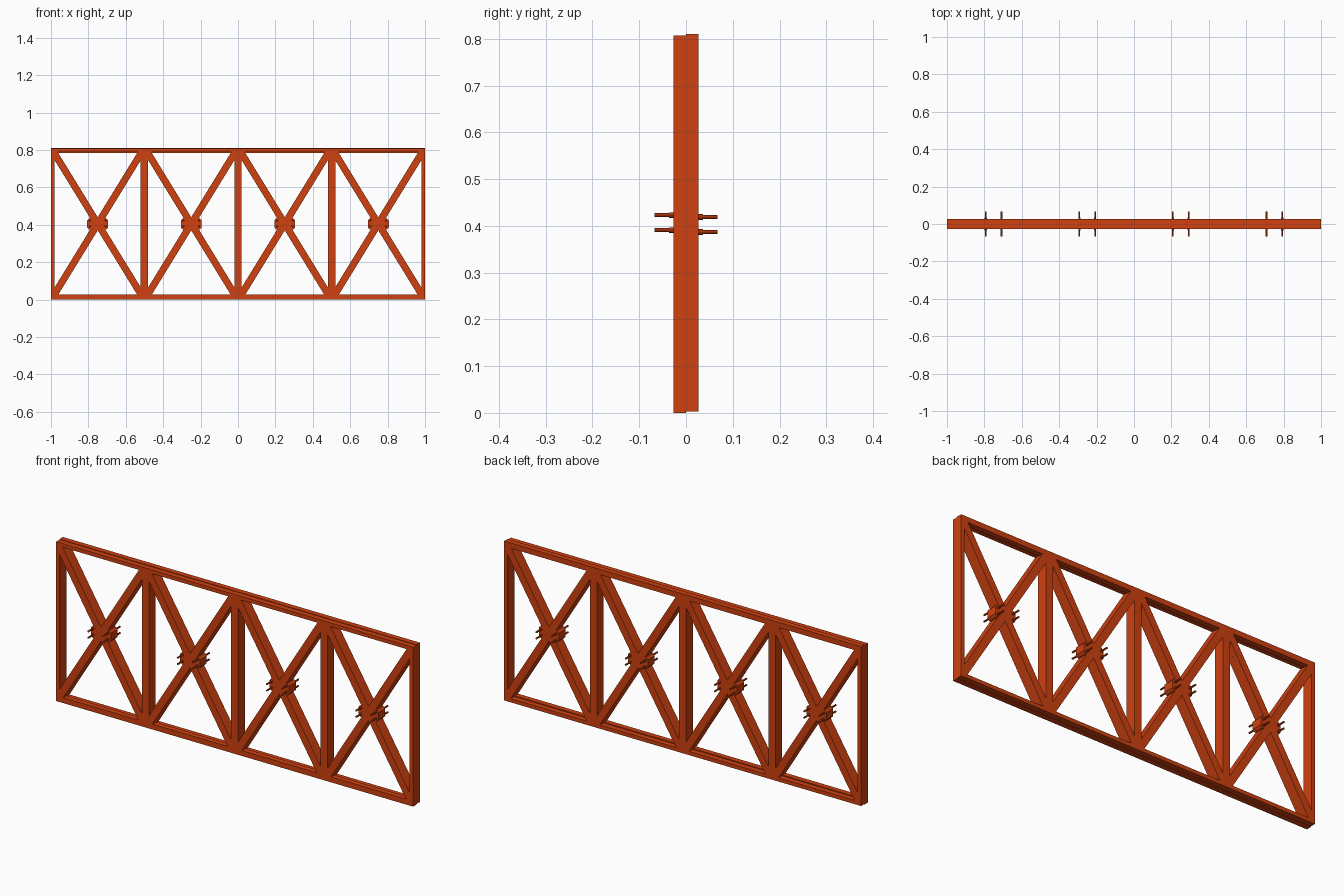
import bpy, bmesh, math
from mathutils import Matrix

if "Cube" in bpy.data.objects:
    bpy.data.objects.remove(bpy.data.objects["Cube"])

mat = bpy.data.materials.new("orange_paint")
mat.diffuse_color = (0.62, 0.053, 0.005, 1)
mat.use_nodes = True
mat.node_tree.nodes["Principled BSDF"].inputs["Base Color"].default_value = mat.diffuse_color

H = 0.81          # total height
D = 0.027         # depth of each half of the truss
MID = H / 2
BAYS = [-0.75, -0.25, 0.25, 0.75]


def prism(bm, pts, y0, y1):
    """Extrude an (x, z) outline from y0 to y1."""
    face = bm.faces.new([bm.verts.new((x, y0, z)) for x, z in pts])
    ext = bmesh.ops.extrude_face_region(bm, geom=[face])
    vs = [g for g in ext["geom"] if isinstance(g, bmesh.types.BMVert)]
    bmesh.ops.translate(bm, verts=vs, vec=(0, y1 - y0, 0))


def bar(bm, x0, x1, z0, z1):
    prism(bm, [(x0, z0), (x1, z0), (x1, z1), (x0, z1)], -D, 0)


def rod(bm, x, z, r, y0, y1):
    n = 8
    prism(bm, [(x + r * math.cos(2 * math.pi * i / n),
                z + r * math.sin(2 * math.pi * i / n)) for i in range(n)], y0, y1)


def part(name, build):
    """Build the front half, then a copy turned half a turn about the long axis."""
    for side in ("front", "back"):
        bm = bmesh.new()
        build(bm)
        if side == "back":
            turn = (Matrix.Translation((0, 0, MID)) @ Matrix.Rotation(math.pi, 4, 'X')
                    @ Matrix.Translation((0, 0, -MID)))
            bm.transform(turn)
        bmesh.ops.recalc_face_normals(bm, faces=bm.faces)
        me = bpy.data.meshes.new(name + "_" + side)
        bm.to_mesh(me)
        bm.free()
        me.materials.append(mat)
        bpy.context.collection.objects.link(bpy.data.objects.new(me.name, me))


# long horizontal chords; slightly uneven between the two halves
def chords(bm):
    bar(bm, -1, 1, 0, 0.027)
    bar(bm, -1, 1, 0.788, 0.807)


# posts: half width at the ends, full width between bays
def posts(bm):
    for x in (-1, -0.5, 0, 0.5, 1):
        bar(bm, max(x - 0.02, -1), min(x + 0.02, 1), 0.01, 0.8)


# crossed braces with ends cut to fit the frame corners
def braces(bm):
    h, v, a, b = 0.236, 0.384, 0.035, 0.022
    pts = [(h, v), (h - b, v), (-h, a - v), (-h, -v), (b - h, -v), (h, v - a)]
    for cx in BAYS:
        for s in (1, -1):
            prism(bm, [(cx + s * x, MID + z) for x, z in pts], -D, 0)


# chamfered joint block where the braces cross
def joints(bm):
    w, t, c = 0.056, 0.03, 0.011
    for cx in BAYS:
        pts = [(w, t - c), (w - c, t), (c - w, t), (-w, t - c),
               (-w, c - t), (c - w, -t), (w - c, -t), (w, c - t)]
        prism(bm, [(cx + x, MID + z) for x, z in pts], -D, 0)


# four stepped bolts per joint
def bolts(bm):
    for cx in BAYS:
        for sx in (-1, 1):
            for sz in (-1, 1):
                x, z = cx + sx * 0.042, MID + 0.002 + sz * 0.016
                rod(bm, x, z, 0.006, -0.036, -0.02)
                rod(bm, x, z, 0.0045, -0.067, -0.036)


for name, build in (("chords", chords), ("posts", posts), ("braces", braces),
                    ("joint_blocks", joints), ("bolts", bolts)):
    part(name, build)
